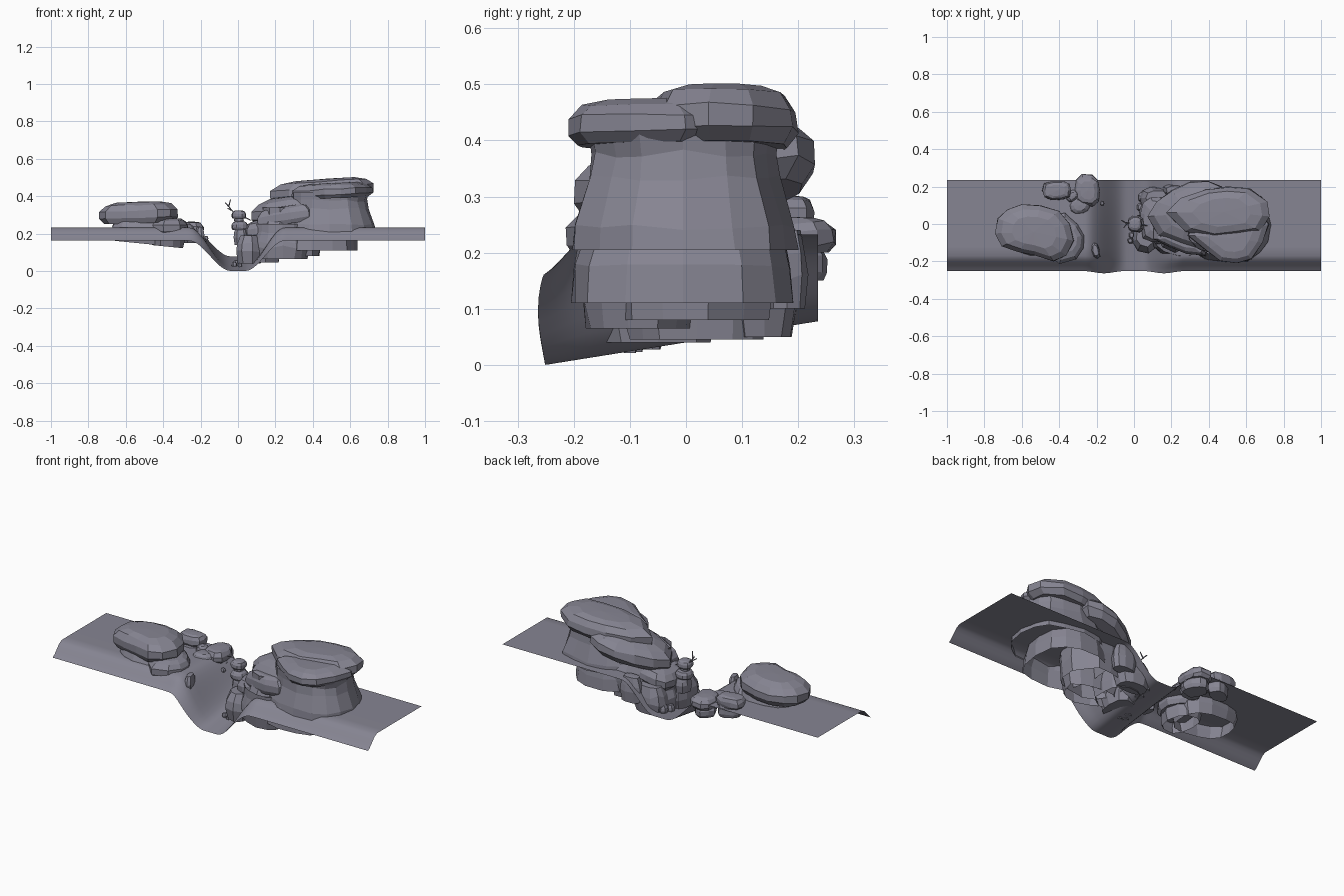
import bpy, bmesh, math, random
from mathutils import Vector

if "Cube" in bpy.data.objects:
    bpy.data.objects.remove(bpy.data.objects["Cube"])

random.seed(7)
stone = bpy.data.materials.new("grey_violet_stone")
stone.diffuse_color = (0.24, 0.235, 0.29, 1)
stone.use_nodes = True
stone.node_tree.nodes["Principled BSDF"].inputs["Base Color"].default_value = stone.diffuse_color

def finish(name, bm, smooth=False):
    bmesh.ops.recalc_face_normals(bm, faces=bm.faces[:])
    me = bpy.data.meshes.new(name)
    bm.to_mesh(me)
    bm.free()
    me.materials.append(stone)
    ob = bpy.data.objects.new(name, me)
    bpy.context.collection.objects.link(ob)
    for p in me.polygons:
        p.use_smooth = smooth
    return ob

def smooth(a, b, t):
    t = max(0, min(1, (t - a) / (b - a)))
    return t * t * (3 - 2 * t)

# Ground sheet: level shelf, rolled front lip, gully sloping down to the front
def ground(x, y):
    shelf = 0.232 - 0.075 * smooth(-0.165, -0.265, y)
    floor = 0.16 * (y + 0.25)
    gully = smooth(-0.26, -0.04, x) if x < 0 else 1 - smooth(0.04, 0.25, x)
    return shelf + (floor - shelf) * gully

bm = bmesh.new()
xs = [-1, -0.8, -0.6, -0.45] + [-0.34 + 0.02 * i for i in range(33)] + [0.45, 0.6, 0.8, 1]
ys = [-0.25, -0.235, -0.22, -0.205, -0.19, -0.17, -0.12, -0.05, 0.02, 0.09, 0.16, 0.235]
grid = []
for x in xs:
    bulge = math.exp(-((abs(x) - 0.16) / 0.07) ** 2)
    row = []
    for y in ys:
        row.append(bm.verts.new((x, y * (1 + 0.055 * bulge * (y < 0)), max(ground(x, y), 0))))
    grid.append(row)
for a, b in zip(grid, grid[1:]):
    for j in range(len(ys) - 1):
        bm.faces.new((a[j], b[j], b[j + 1], a[j + 1]))
finish("ground_sheet", bm, True)

# Lofted rocks: profile of (height fraction, width fraction)
CAP = [(0, 0.86), (0.25, 0.99), (0.6, 0.98), (0.87, 0.82), (1, 0.56)]
BODY = [(0, 0.92), (0.34, 1.0), (0.5, 0.98), (0.75, 0.86), (1, 0.86)]
FLARE = [(0, 1.06), (0.2, 1.04), (0.58, 0.9), (0.8, 0.87), (1, 0.9)]
SKIRT = [(0, 1.0), (0.55, 0.98), (1, 0.9)]
STUMP = [(0, 0.85), (0.4, 1.0), (0.7, 0.9), (1, 0.65)]

def loft(name, outline, z0, z1, profile=CAP, tx=0, ty=0, rough=0.04, hollow=False):
    """Stack scaled copies of a plan outline; tx and ty lean the layers."""
    n = len(outline)
    cx = sum(p[0] for p in outline) / n
    cy = sum(p[1] for p in outline) / n
    bm = bmesh.new()
    rings = []
    for h, s in profile:
        ring = []
        for px, py in outline:
            w = s * (1 + random.uniform(-rough, rough) * 0.5)
            x, y = (px - cx) * w, (py - cy) * w
            z = z0 + (z1 - z0) * h + tx * x + ty * y
            if 0 < h < 1:
                z += random.uniform(-rough, rough) * (z1 - z0)
            ring.append(bm.verts.new((cx + x, cy + y, z)))
        rings.append(ring)
    for a, b in zip(rings, rings[1:]):
        for i in range(n):
            bm.faces.new((a[i], a[(i + 1) % n], b[(i + 1) % n], b[i]))
    if not hollow:
        top = bm.verts.new((cx, cy, z1 + 0.002))
        for i in range(n):
            bm.faces.new((rings[-1][i], rings[-1][(i + 1) % n], top))
        bm.faces.new(rings[0][::-1])
    return finish(name, bm)

def rock(name, cx, cy, rx, ry, z0, z1, profile=CAP, rot=0, tilt=0, n=13, rough=0.07, hollow=False):
    ca, sa = math.cos(math.radians(rot)), math.sin(math.radians(rot))
    pts = []
    for i in range(n):
        a = 2 * math.pi * i / n
        w = 1 + random.uniform(-rough, rough)
        c, d = math.cos(a), math.sin(a)
        u = rx * w * math.copysign(abs(c) ** 0.8, c)
        v = ry * w * math.copysign(abs(d) ** 0.8, d)
        pts.append((cx + u * ca - v * sa, cy + u * sa + v * ca))
    return loft(name, pts, z0, z1, profile, tilt, 0, rough, hollow)

# Large right outcrop: hollow bodies under overhanging caps
rock("right_body", 0.49, -0.005, 0.235, 0.19, 0.205, 0.42, FLARE, n=16, rough=0.04, hollow=True)
rock("right_buried_body", 0.45, -0.005, 0.19, 0.205, 0.11, 0.23, SKIRT, n=14, rough=0.04, hollow=True)
loft("right_top_cap", [(.17, .06), (.25, .14), (.38, .185), (.5, .2), (.62, .19), (.715, .12), (.73, .04),
                       (.68, -.04), (.56, -.06), (.42, -.08), (.27, -.04)], 0.385, 0.492, CAP, 0.07)
loft("right_front_lobe", [(.28, -.06), (.38, -.14), (.46, -.2), (.55, -.21), (.63, -.19), (.69, -.1), (.725, .0),
                          (.68, .06), (.5, .07), (.35, .02)], 0.39, 0.47, CAP, 0.05)
rock("right_middle_body", 0.27, 0.01, 0.17, 0.15, 0.08, 0.34, BODY, rot=10, hollow=True)
loft("right_middle_cap", [(.07, .04), (.12, .12), (.2, .18), (.3, .225), (.4, .235), (.47, .2), (.48, .05), (.46, -.1),
                          (.38, -.15), (.25, -.11), (.13, -.06)], 0.29, 0.41, CAP, 0.2, 0.1)
loft("right_front_cap", [(.1, -.02), (.1, -.08), (.18, -.12), (.28, -.16), (.38, -.17), (.42, -.1), (.35, .0),
                         (.2, .04)], 0.25, 0.345, CAP, 0.15)
rock("right_low_body", 0.13, 0.02, 0.10, 0.13, 0.045, 0.2, BODY, hollow=True)
rock("right_low_cap", 0.14, 0.02, 0.11, 0.125, 0.18, 0.275, CAP, tilt=0.15)
rock("right_low_block", 0.23, -0.08, 0.15, 0.1, 0.065, 0.25, BODY, rot=-10, hollow=True)
rock("gully_block", 0.06, -0.05, 0.07, 0.105, 0.04, 0.19, STUMP, n=9)
rock("back_block", 0.13, 0.14, 0.1, 0.06, 0.05, 0.2, STUMP, n=10)
rock("back_small_block", 0.22, 0.18, 0.07, 0.04, 0.1, 0.24, STUMP, n=9)

# Left outcrop
rock("left_body", -0.50, -0.045, 0.18, 0.125, 0.145, 0.31, BODY, tilt=-0.1, n=14, rough=0.04, hollow=True)
loft("left_cap", [(-.745, -.05), (-.73, .03), (-.68, .08), (-.6, .105), (-.5, .1), (-.4, .07), (-.34, .0), (-.32, -.09),
                  (-.36, -.17), (-.43, -.2), (-.53, -.17), (-.62, -.15), (-.71, -.12)], 0.255, 0.368, CAP, 0.03)
rock("left_low_body", -0.38, -0.09, 0.09, 0.11, 0.13, 0.25, BODY, tilt=-0.1, n=10, hollow=True)
loft("left_low_cap", [(-.45, .04), (-.37, .06), (-.3, .0), (-.265, -.06), (-.27, -.13), (-.31, -.19), (-.4, -.215),
                      (-.47, -.15)], 0.19, 0.28, CAP)

# Back left rocks: clusters of small capped boulders
for i, (x, y, rx, ry, z0, z1) in enumerate([
        (-0.41, 0.18, 0.08, 0.055, 0.24, 0.3), (-0.40, 0.18, 0.065, 0.045, 0.18, 0.26),
        (-0.25, 0.18, 0.07, 0.085, 0.2, 0.262), (-0.25, 0.18, 0.06, 0.07, 0.15, 0.22),
        (-0.29, 0.10, 0.06, 0.05, 0.18, 0.25), (-0.33, 0.15, 0.035, 0.03, 0.2, 0.26)]):
    rock("back_left_boulder_%d" % i, x, y, rx, ry, z0, z1, CAP, rot=30 * (i % 2), n=10)

# Loose stones in the gully
rock("slope_stone", -0.205, -0.14, 0.022, 0.045, 0.16, 0.235, STUMP, rot=12, n=8)
for i, (x, y, r) in enumerate([(-0.02, -0.09, 0.015), (0.01, -0.1, 0.012), (-0.01, -0.06, 0.018),
                               (0.05, 0.14, 0.03), (-0.17, 0.11, 0.012), (0.04, 0.09, 0.025)]):
    z = ground(x, y)
    rock("pebble_%d" % i, x, y, r, r, z - 0.003, z + 1.4 * r, STUMP, n=7)

# Stacked pillar beside the gully
rock("pillar_base", 0.02, 0.0, 0.045, 0.045, 0.14, 0.24, STUMP, n=9)
rock("pillar_middle", 0.01, 0.0, 0.045, 0.045, 0.22, 0.265, CAP, n=10, rough=0.03)
rock("pillar_neck", 0.005, 0.0, 0.026, 0.026, 0.255, 0.295, STUMP, n=10, rough=0.02)
rock("pillar_cap", 0.005, 0.0, 0.04, 0.04, 0.28, 0.322, CAP, n=10, rough=0.03)

# Bare twig leaning from the pillar
def stick(name, a, b, r):
    a, b = Vector(a), Vector(b)
    bm = bmesh.new()
    bmesh.ops.create_cone(bm, cap_ends=True, segments=5, radius1=r, radius2=r * 0.6, depth=(b - a).length)
    ob = finish(name, bm)
    ob.location = (a + b) / 2
    ob.rotation_euler = (b - a).to_track_quat('Z', 'Y').to_euler()

for i, (a, b) in enumerate([((-0.005, 0, 0.29), (-0.05, 0.01, 0.345)), ((-0.05, 0.01, 0.345), (-0.04, 0.0, 0.382)),
                            ((-0.05, 0.01, 0.345), (-0.068, 0.02, 0.365)), ((-0.035, 0.006, 0.325), (-0.055, -0.02, 0.335)),
                            ((0.03, 0, 0.29), (0.07, -0.01, 0.27))]):
    stick("twig_%d" % i, a, b, 0.004)
